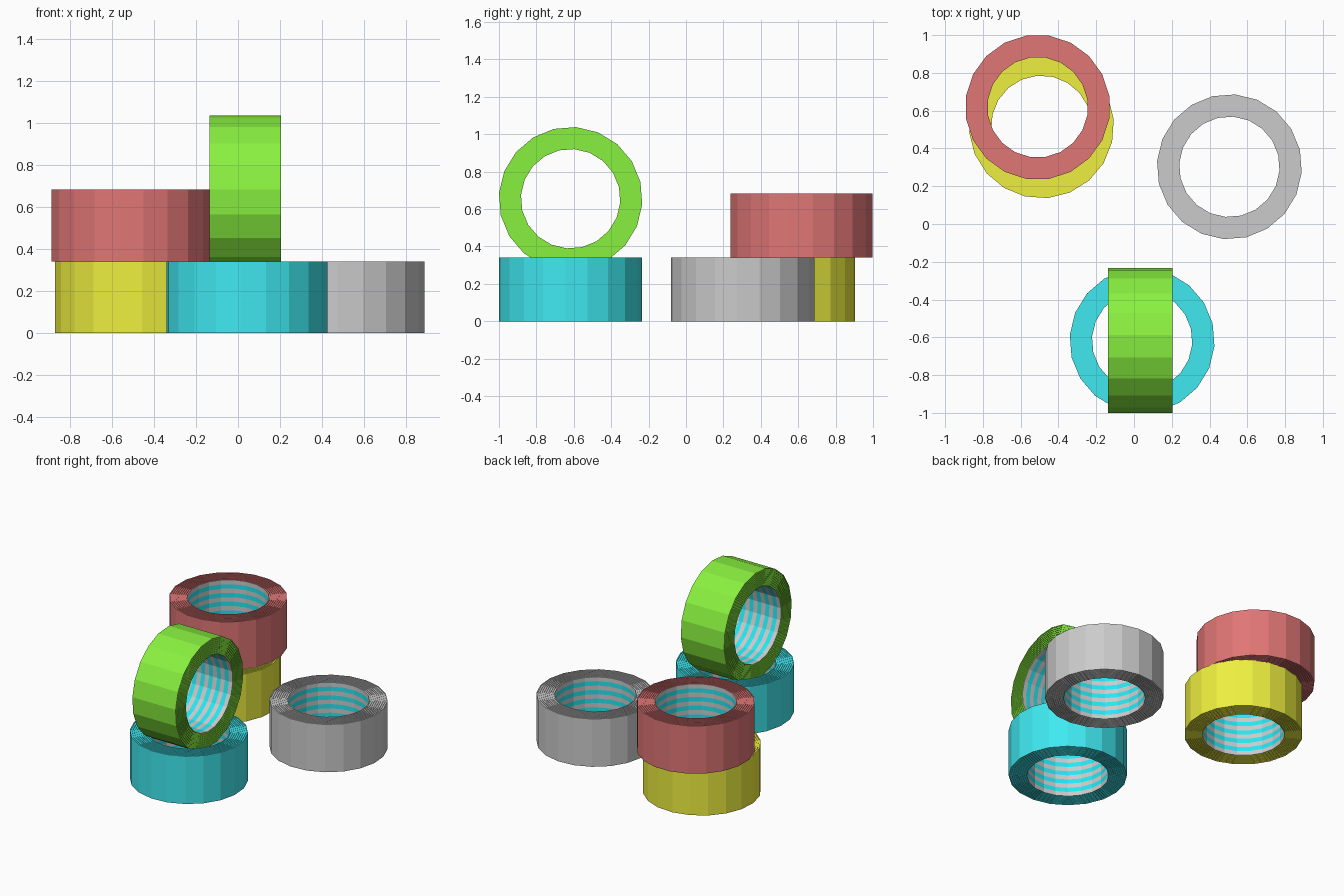
import bpy, bmesh
from math import sin, cos, pi, radians
from mathutils import Matrix

if "Cube" in bpy.data.objects:
    bpy.data.objects.remove(bpy.data.objects["Cube"])

SIDES, R_OUT, R_IN, H = 20, 0.384, 0.266, 0.342
LAYERS, GROOVE, BANDS = 8, 0.004, 11


def material(name, rgb):
    m = bpy.data.materials.new(name)
    m.diffuse_color = (*rgb, 1)
    m.use_nodes = True
    m.node_tree.nodes["Principled BSDF"].inputs["Base Color"].default_value = m.diffuse_color
    return m


core_grey = material("core_grey", (0.7, 0.7, 0.7))
core_cyan = material("core_cyan", (0.02, 0.8, 0.88))


def roll_profile():
    """Closed (radius, height) outline, plus a material slot per segment."""
    step = (R_OUT - R_IN) / (2 * LAYERS + 1)
    # stepped end face: the wound layers, from outside to inside
    end = []
    for i in range(2 * LAYERS + 1):
        z = H / 2 - (GROOVE if i % 2 else 0)
        end += [(R_OUT - i * step, z), (R_OUT - (i + 1) * step, z)]
    # striped core wall, from top to bottom
    wall = [(R_IN, H / 2 - H * k / BANDS) for k in range(1, BANDS)]
    pts = end + wall + [(r, -z) for r, z in reversed(end)]
    slots = [0] * len(pts)
    for k in range(BANDS):
        slots[len(end) - 1 + k] = 1 + k % 2
    return pts, slots


def tape_roll(name, rgb, loc, phase, on_edge=False):
    pts, slots = roll_profile()
    bm = bmesh.new()
    rings = []
    for s in range(SIDES):
        a = radians(phase) + 2 * pi * s / SIDES
        rings.append([bm.verts.new((r * cos(a), r * sin(a), z)) for r, z in pts])
    n = len(pts)
    for s in range(SIDES):
        a, b = rings[s], rings[(s + 1) % SIDES]
        for i in range(n):
            j = (i + 1) % n
            bm.faces.new((a[i], a[j], b[j], b[i])).material_index = slots[i]
    bmesh.ops.recalc_face_normals(bm, faces=bm.faces)
    if on_edge:
        bm.transform(Matrix.Rotation(pi / 2, 4, 'Y'))
    me = bpy.data.meshes.new(name)
    bm.to_mesh(me)
    bm.free()
    for m in (material(name + "_tape", rgb), core_grey, core_cyan):
        me.materials.append(m)
    ob = bpy.data.objects.new(name, me)
    ob.location = loc
    bpy.context.collection.objects.link(ob)


# four lying rolls and one standing on edge, sunk into the cyan core
tape_roll("yellow_roll", (0.86, 0.87, 0.05), (-0.49, 0.52, H / 2), 5)
tape_roll("red_roll", (0.75, 0.18, 0.18), (-0.51, 0.618, H * 1.5), -9)
tape_roll("grey_roll", (0.7, 0.7, 0.7), (0.505, 0.303, H / 2), -4.5)
tape_roll("cyan_roll", (0.05, 0.82, 0.88), (0.043, -0.617, H / 2), -4.5)
tape_roll("green_roll", (0.25, 0.88, 0.05), (0.034, -0.617, 0.655), -4.5, True)
